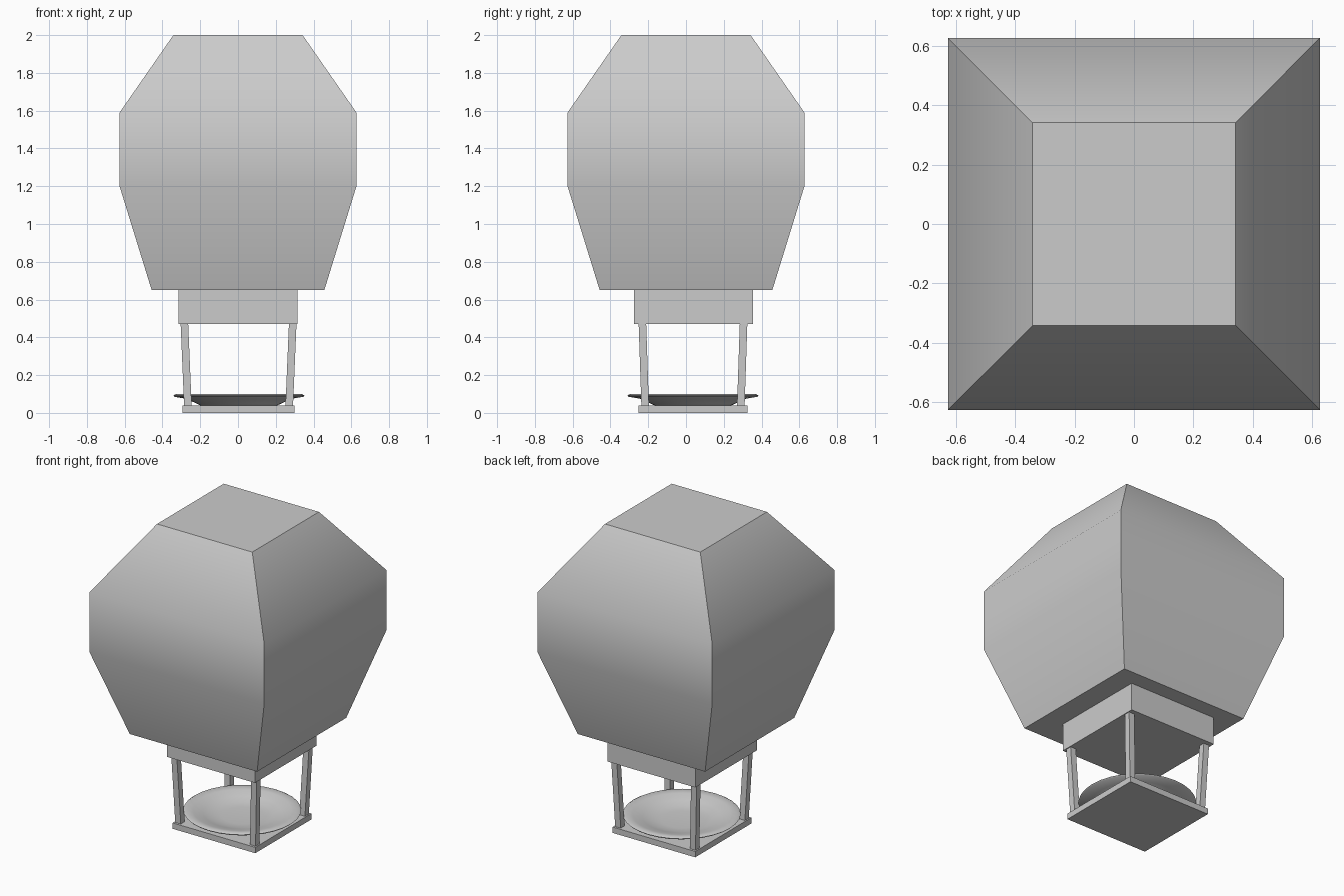
import bpy, bmesh, math
from mathutils import Vector

cube = bpy.data.objects.get("Cube")
if cube:
    bpy.data.objects.remove(cube, do_unlink=True)

GREY = (0.6, 0.6, 0.6, 1.0)
grey = bpy.data.materials.new("plain grey")
grey.use_nodes = True
grey.diffuse_color = GREY
grey.node_tree.nodes["Principled BSDF"].inputs["Base Color"].default_value = GREY

CX, CY = 0.0, 0.037   # centre of the stand below the hopper


def make_object(name, bm, smooth_angle=None):
    bmesh.ops.recalc_face_normals(bm, faces=bm.faces[:])
    mesh = bpy.data.meshes.new(name)
    bm.to_mesh(mesh)
    bm.free()
    mesh.materials.append(grey)
    obj = bpy.data.objects.new(name, mesh)
    bpy.context.collection.objects.link(obj)
    if smooth_angle:
        bpy.ops.object.select_all(action="DESELECT")
        obj.select_set(True)
        bpy.context.view_layer.objects.active = obj
        bpy.ops.object.shade_smooth_by_angle(angle=math.radians(smooth_angle))
    return obj


def square_loft(name, sections, smooth_angle=None):
    """Closed solid through rectangles given as (x, y, z, half_x, half_y)."""
    bm = bmesh.new()
    rings = []
    for x, y, z, hx, hy in sections:
        rings.append([bm.verts.new((x + sx * hx, y + sy * hy, z))
                      for sx, sy in ((-1, -1), (1, -1), (1, 1), (-1, 1))])
    for low, high in zip(rings, rings[1:]):
        for i in range(4):
            j = (i + 1) % 4
            bm.faces.new((low[i], low[j], high[j], high[i]))
    bm.faces.new(rings[0][::-1])
    bm.faces.new(rings[-1])
    return make_object(name, bm, smooth_angle)


# Faceted hopper, softly shaded up each side
square_loft("hopper", [(0, 0, z, h, h) for z, h in
                       ((0.65, 0.457), (1.2, 0.627), (1.59, 0.627), (2.0, 0.342))], 40)

# Collar under the hopper and base plate
square_loft("collar", [(CX, CY + 0.002, z, 0.315, 0.315) for z in (0.47, 0.66)])
square_loft("base_plate", [(CX + 0.003, CY, z, 0.297, 0.288) for z in (0, 0.038)])

# Four posts leaning inward towards the base
for side, sx in (("right", -1), ("left", 1)):
    for end, sy in (("front", -1), ("back", 1)):
        square_loft(f"{end}_{side}_post", [
            (CX + 0.003 + sx * 0.268, CY + sy * 0.253, 0.03, 0.02, 0.02),
            (CX + 0.003 + sx * 0.287, CY + sy * 0.268, 0.48, 0.02, 0.02)])

# Round dish: underside, rim, then hollow inside
bm = bmesh.new()
profile = [(0, 0.038), (0.2, 0.038), (0.225, 0.05), (0.28, 0.075), (0.34, 0.085),
           (0.347, 0.092), (0.335, 0.099), (0.29, 0.092), (0.23, 0.075),
           (0.18, 0.06), (0.12, 0.055), (0, 0.055)]
verts = [bm.verts.new((r, 0, z)) for r, z in profile]
edges = [bm.edges.new(pair) for pair in zip(verts, verts[1:])]
bmesh.ops.spin(bm, geom=verts + edges, cent=(0, 0, 0), axis=(0, 0, 1),
               angle=math.tau, steps=32, use_duplicate=False)
bmesh.ops.remove_doubles(bm, verts=bm.verts[:], dist=0.0005)
bmesh.ops.translate(bm, verts=bm.verts[:], vec=Vector((CX + 0.005, CY, 0)))
make_object("dish", bm, 40)
